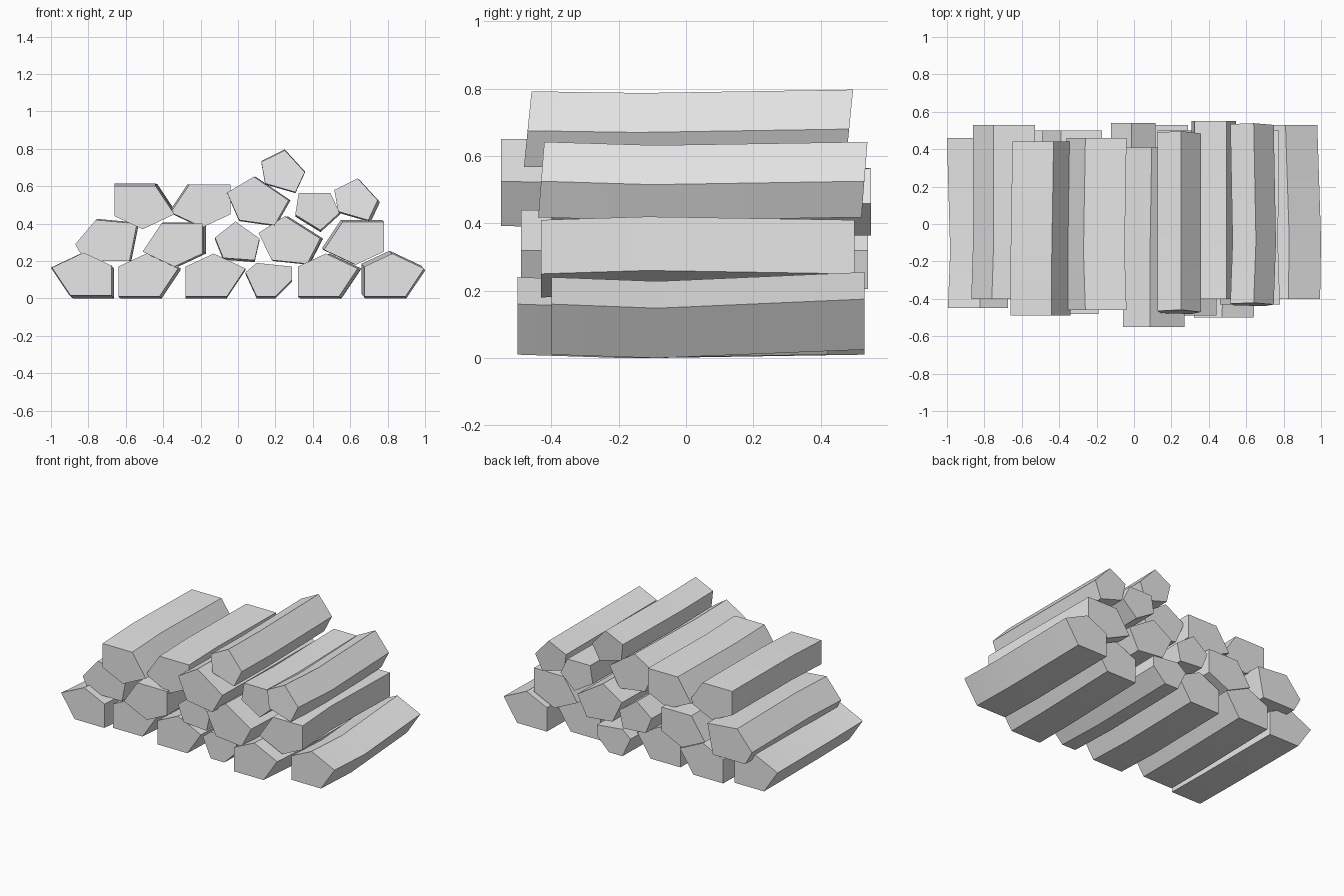
import bpy
import bmesh
from math import radians
from mathutils import Matrix, Vector

default_cube = bpy.data.objects.get("Cube")
if default_cube:
    bpy.data.objects.remove(default_cube, do_unlink=True)

# One plain grey for the whole stack
grey = bpy.data.materials.new("plain_grey")
grey.use_nodes = True
colour = (0.8, 0.8, 0.8, 1.0)
grey.diffuse_color = colour
grey.node_tree.nodes["Principled BSDF"].inputs["Base Color"].default_value = colour

# Cross-sections: square-cornered, rounder, flat-based, thin, and a thin branch
SPLIT = [(-.16, .05), (-.01, .12), (.16, .04), (.06, -.11), (-.16, -.11)]
ROUND = [(-.17, .04), (-.03, .13), (.16, .01), (.09, -.125), (-.1, -.105)]
FLAT = [(-.17, -.01), (-.06, .12), (.16, .1), (.12, -.1), (-.12, -.1)]
THIN = [(-.115, .05), (.01, .112), (.117, -.005), (.067, -.112), (-.095, -.065)]
BRANCH = [(-.13, .04), (-.07, .09), (.12, .07), (.12, 0), (.03, -.09), (-.07, -.09)]

logs = []


def add_log(name, profile, x, z, front, back, turn=0, mirrored=False,
            bend=(0, -.01), tip=(0, 0), slant=0):
    """Loft a profile from front to back, bent at the middle and shifted at the tip."""
    bm = bmesh.new()
    spin = Matrix.Rotation(radians(turn), 2)
    middle = (front + back) / 2 - .15
    rings = []
    for y, (shift_x, shift_z) in ((front, (0, 0)), (middle, bend), (back, tip)):
        ring = []
        for px, pz in profile:
            p = spin @ Vector((-px if mirrored else px, pz))
            height = max(z + p.y + shift_z, 0)
            ring.append(bm.verts.new((x + p.x + shift_x, y + p.y * slant, height)))
        rings.append(ring)

    # Bark faces between rings, then the two sawn ends
    count = len(profile)
    for near, far in zip(rings, rings[1:]):
        for i in range(count):
            j = (i + 1) % count
            bm.faces.new((near[i], near[j], far[j], far[i]))
    bm.faces.new(rings[0])
    bm.faces.new(rings[-1])
    bmesh.ops.recalc_face_normals(bm, faces=bm.faces)

    mesh = bpy.data.meshes.new(name)
    bm.to_mesh(mesh)
    bm.free()
    mesh.materials.append(grey)
    log = bpy.data.objects.new(name, mesh)
    bpy.context.collection.objects.link(log)
    logs.append(log)


# Bottom row
add_log("bottom_log_far_right", SPLIT, -.835, .125, -.45, .46, mirrored=True,
        bend=(.012, -.014), tip=(-.005, 0))
add_log("bottom_log_right", SPLIT, -.48, .12, -.41, .50, bend=(.012, -.01), tip=(.015, 0))
add_log("bottom_log_centre", SPLIT, -.12, .12, -.45, .46)
add_log("bottom_branch", BRANCH, .17, .1, -.43, .53)
add_log("bottom_log_left", SPLIT, .48, .12, -.50, .42, bend=(.012, -.01), tip=(.02, 0))
add_log("bottom_log_far_left", SPLIT, .835, .12, -.40, .53,
        bend=(.005, -.012), tip=(-.015, .015))

# Second row
add_log("second_log_far_right", FLAT, -.70, .30, -.40, .53, bend=(.01, .005), tip=(.01, 0))
add_log("second_log_right", SPLIT, -.35, .29, -.48, .50, turn=180,
        bend=(.008, .005), tip=(.02, 0))
add_log("second_thin_log", THIN, 0, .30, -.46, .54, turn=12)
add_log("second_log_left", ROUND, .28, .31, -.49, .50, bend=(.01, -.005), tip=(.015, 0))
add_log("second_log_far_left", SPLIT, .62, .30, -.43, .50, turn=180,
        bend=(-.01, .01), tip=(-.005, 0))

# Third row
add_log("third_log_far_right", SPLIT, -.50, .49, -.49, .44, turn=180, mirrored=True,
        bend=(0, .014), tip=(.01, .01))
add_log("third_log_right", SPLIT, -.20, .50, -.46, .46, turn=180, bend=(-.01, 0))
add_log("third_log_centre", ROUND, .11, .52, -.55, .41, turn=-2,
        bend=(0, -.005), tip=(.01, 0))
add_log("third_thin_log", THIN, .42, .475, -.40, .55, turn=196)
add_log("third_log_left", THIN, .63, .53, -.43, .53, bend=(.012, -.01), slant=.08)

# Single log on top
add_log("top_log", THIN, .24, .68, -.47, .485, bend=(0, -.005), tip=(0, .005), slant=.1)

# Soft bends along the bark, crisp edges elsewhere
bpy.ops.object.select_all(action="DESELECT")
for log in logs:
    log.select_set(True)
bpy.context.view_layer.objects.active = logs[0]
bpy.ops.object.shade_smooth_by_angle(angle=radians(30))
